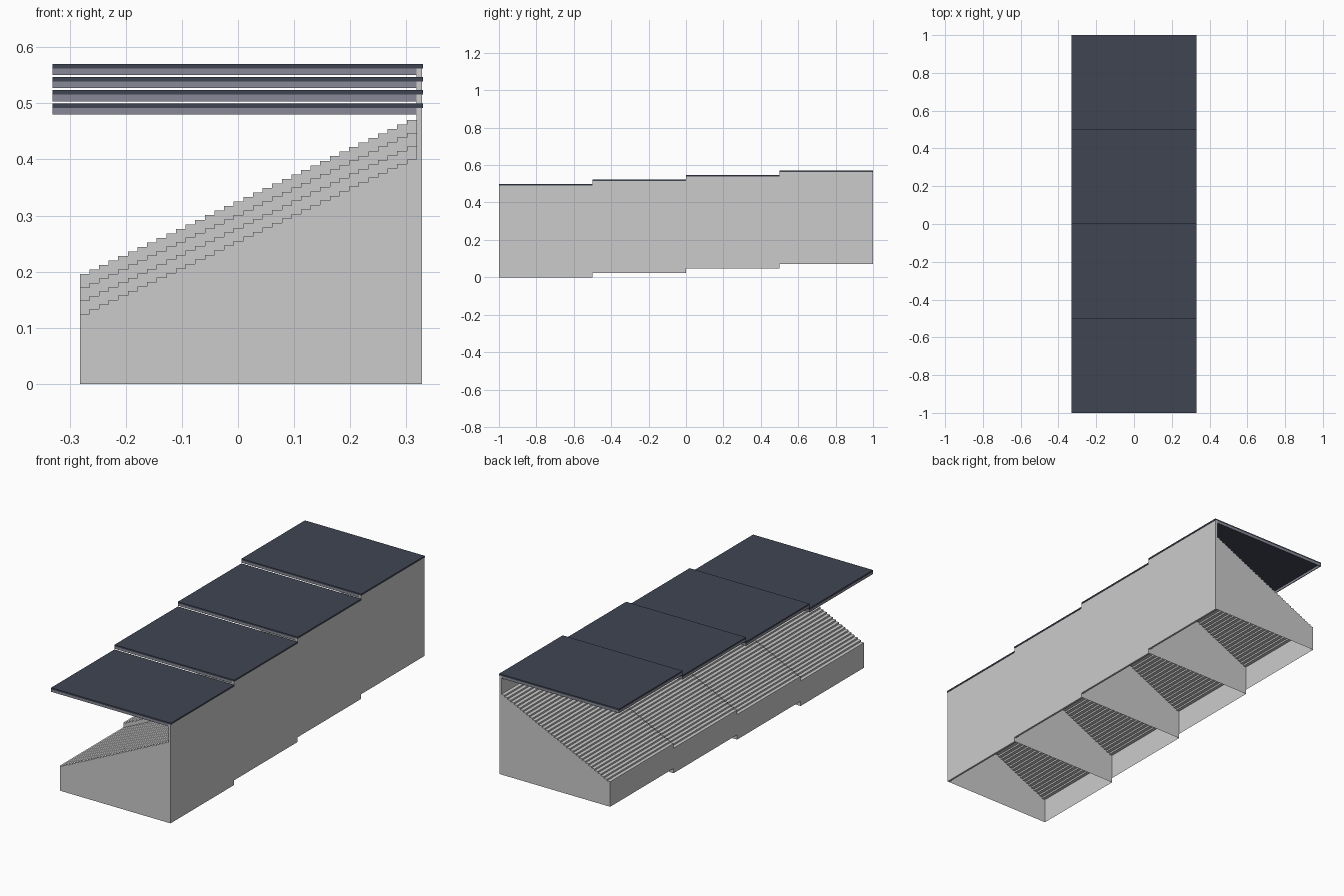
import bpy, bmesh

if "Cube" in bpy.data.objects:
    bpy.data.objects.remove(bpy.data.objects["Cube"])

SECTIONS, LENGTH, RISE = 4, 0.5, 0.0235
X0, X1 = -0.282, 0.318           # front and back of the terrace
STEPS, Z_FRONT, Z_BACK = 35, 0.125, 0.40
ROOF_X0, ROOF_X1 = -0.331, 0.33


def material(name, rgb):
    m = bpy.data.materials.new(name)
    m.diffuse_color = (*rgb, 1)
    m.use_nodes = True
    m.node_tree.nodes["Principled BSDF"].inputs["Base Color"].default_value = m.diffuse_color
    return m


dark = material("roof_dark", (0.05, 0.06, 0.085))
trim = material("roof_trim", (0.25, 0.25, 0.31))


def add_box(bm, lo, hi):
    verts = bmesh.ops.create_cube(bm, size=1)["verts"]
    for v in verts:
        for k in range(3):
            v.co[k] = hi[k] if v.co[k] > 0 else lo[k]


def finish(name, bm, mat=None):
    bmesh.ops.recalc_face_normals(bm, faces=bm.faces)
    mesh = bpy.data.meshes.new(name)
    bm.to_mesh(mesh)
    bm.free()
    obj = bpy.data.objects.new(name, mesh)
    bpy.context.collection.objects.link(obj)
    if mat:
        mesh.materials.append(mat)
    return obj


def boxes(name, spans, mat=None):
    bm = bmesh.new()
    for lo, hi in spans:
        add_box(bm, lo, hi)
    return finish(name, bm, mat)


def terrace(name, y0, y1, z):
    # stepped profile swept along y: closed ends, open underneath
    run, rise = (X1 - X0) / STEPS, (Z_BACK - Z_FRONT) / (STEPS - 1)
    profile = [(X0, 0)]
    for i in range(STEPS):
        h = Z_FRONT + i * rise
        profile += [(X0 + i * run, h), (X0 + (i + 1) * run, h)]
    profile.append((X1, 0))
    bm = bmesh.new()
    a = [bm.verts.new((x, y0, z + h)) for x, h in profile]
    b = [bm.verts.new((x, y1, z + h)) for x, h in profile]
    bm.faces.new(a)
    bm.faces.new(b[::-1])
    for i in range(len(profile) - 1):
        bm.faces.new((a[i], b[i], b[i + 1], a[i + 1]))
    return finish(name, bm)


for s in range(SECTIONS):
    y0 = -1 + s * LENGTH
    y1, z = y0 + LENGTH, s * RISE
    n = s + 1

    # seating steps and tall back wall
    terrace(f"terrace_{n}", y0, y1, z)
    boxes(f"back_wall_{n}", [((X1, y0, z), (0.328, y1, z + 0.492))])

    # flat roof sheet with a thin rim hanging below its edges
    zt, zm, zb, t = z + 0.50, z + 0.492, z + 0.48, 0.004
    boxes(f"roof_{n}", [((ROOF_X0, y0, zm), (ROOF_X1, y1, zt))], dark)
    boxes(f"roof_rim_{n}", [
        ((ROOF_X0, y0, zb), (X1, y0 + t, zm)),
        ((ROOF_X0, y1 - t, zb), (X1, y1, zm)),
        ((ROOF_X0, y0 + t, zb), (ROOF_X0 + t, y1 - t, zm)),
    ], trim)
